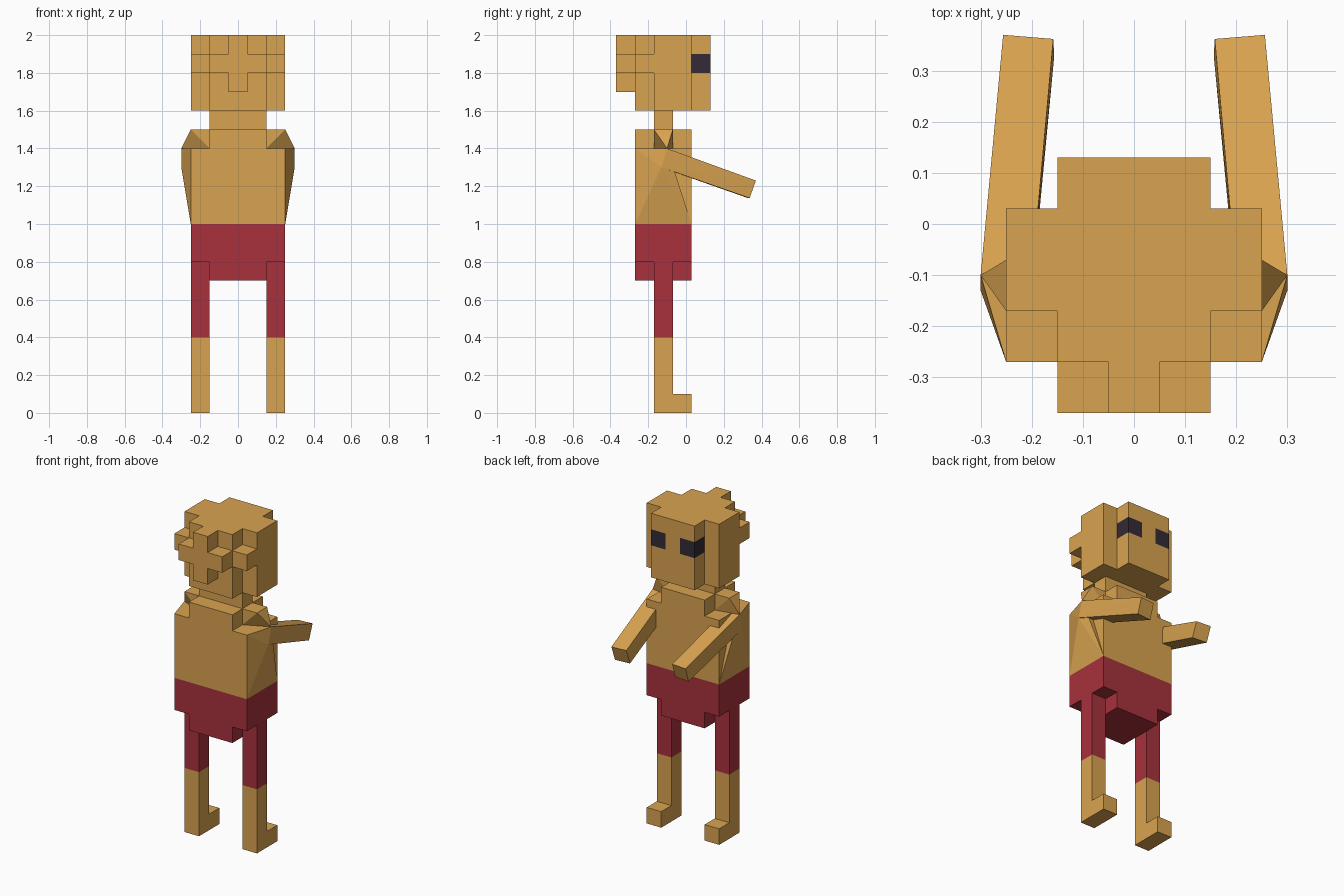
import bpy, bmesh
from mathutils import Vector

if "Cube" in bpy.data.objects:
    bpy.data.objects.remove(bpy.data.objects["Cube"])

S = 0.1                      # size of one block
Y0 = -0.37                   # rear-most block face


def material(name, rgb):
    m = bpy.data.materials.new(name)
    m.diffuse_color = (*rgb, 1)
    m.use_nodes = True
    m.node_tree.nodes["Principled BSDF"].inputs["Base Color"].default_value = m.diffuse_color
    return m


SKIN = material("tan skin", (0.694, 0.366, 0.080))
RED = material("red cloth", (0.392, 0.031, 0.045))
DARK = material("dark eye", (0.033, 0.023, 0.038))


def finish(bm, name, mats):
    bmesh.ops.recalc_face_normals(bm, faces=bm.faces)
    me = bpy.data.meshes.new(name)
    bm.to_mesh(me)
    bm.free()
    for m in mats:
        me.materials.append(m)
    ob = bpy.data.objects.new(name, me)
    bpy.context.collection.objects.link(ob)
    return ob


DIRS = [Vector(d) for d in ((1, 0, 0), (-1, 0, 0), (0, 1, 0), (0, -1, 0), (0, 0, 1), (0, 0, -1))]


def blocks(name, inside, mats, dark=lambda c: False):
    """Outer skin of all blocks accepted by the rule inside(block centre)."""
    bm = bmesh.new()
    for i in range(6):
        for j in range(6):
            for k in range(20):
                c = Vector(((i - 2.5) * S - 0.0, Y0 + (j + 0.5) * S, (k + 0.5) * S))
                if not inside(shift(c)):
                    continue
                c = shift(c)
                for d in DIRS:
                    if inside(c + d * S):
                        continue
                    u = Vector((d.y, d.z, d.x))
                    v = d.cross(u)
                    h = S / 2
                    f = bm.faces.new([bm.verts.new(c + d * h + u * a * h + v * b * h)
                                      for a, b in ((1, 1), (-1, 1), (-1, -1), (1, -1))])
                    f.material_index = 1 if dark(c) else 0
    bmesh.ops.remove_doubles(bm, verts=bm.verts, dist=0.001)
    bmesh.ops.dissolve_limit(bm, angle_limit=0.02, verts=bm.verts, edges=bm.edges,
                             delimit={'MATERIAL'})
    return finish(bm, name, mats)


def shift(c):
    # block columns are centred on x = 0, so centres are -0.2 .. 0.2
    return Vector((round(c.x - 0.05, 2), c.y, c.z))


def hull(name, pts, side, mat):
    bm = bmesh.new()
    for x, y, z in pts:
        bm.verts.new((x * side, y, z))
    res = bmesh.ops.convex_hull(bm, input=bm.verts)
    loose = [v for v in bm.verts if not v.link_faces]
    bmesh.ops.delete(bm, geom=loose, context='VERTS')
    bmesh.ops.dissolve_limit(bm, angle_limit=0.01, verts=bm.verts, edges=bm.edges)
    return finish(bm, name, [mat])


# head with stepped hair at the rear; bands of height change the rear outline
def head_rule(c):
    a = abs(c.x)
    if not 1.6 < c.z < 2.0 or a > 0.25:
        return False
    col = round(a / S)                       # 0 centre, 1 middle, 2 outer
    front = 0.03 if col == 2 else 0.13
    rear = (-0.37, -0.27, -0.17)[col]
    if 1.8 < c.z < 1.9:
        rear = (-0.37, -0.37, -0.27)[col]
    if c.z < 1.7:
        rear = max(rear, -0.27)
    return rear < c.y < front


def eye_rule(c):
    return round(abs(c.x) / S) == 1 and c.y > 0.03 and 1.8 < c.z < 1.9


blocks("head", head_rule, [SKIN, DARK], eye_rule)


# torso and neck
def torso_rule(c):
    a = abs(c.x)
    if 1.5 < c.z < 1.6:
        return a < 0.15 and -0.17 < c.y < -0.07
    top = 1.5 if a < 0.15 else 1.4
    return a < 0.25 and -0.27 < c.y < 0.03 and 1.0 < c.z < top


blocks("torso", torso_rule, [SKIN])


# shorts with trouser legs
def shorts_rule(c):
    a = abs(c.x)
    if a > 0.25 or not 0.4 < c.z < 1.0:
        return False
    if 0.15 < a and c.z < 0.8:
        return -0.17 < c.y < -0.07
    return -0.27 < c.y < 0.03 and c.z > 0.7


blocks("shorts", shorts_rule, [RED])


# bare lower legs with feet
def leg_rule(c):
    if not (0.15 < abs(c.x) < 0.25 and 0 < c.z < 0.4):
        return False
    return -0.17 < c.y < (0.03 if c.z < 0.1 else -0.07)


blocks("lower_legs", leg_rule, [SKIN])

# arms, shoulder caps and the flared sides running into the arms
ROOT = [(0.30, -0.10, 1.40), (0.20, -0.105, 1.40), (0.30, -0.13, 1.30), (0.20, -0.135, 1.30)]
HAND = [(0.256, 0.37, 1.23), (0.158, 0.362, 1.23), (0.254, 0.337, 1.137), (0.156, 0.329, 1.137)]
FLANK = [(0.25, -0.27, 1.0), (0.25, 0.03, 1.0), (0.25, -0.27, 1.4)]
CAP = [(0.15, -0.17, 1.5), (0.15, -0.07, 1.5), (0.25, -0.17, 1.5), (0.25, -0.07, 1.5),
       (0.15, -0.17, 1.4), (0.15, -0.07, 1.4)]
for side, label in ((1, "right"), (-1, "left")):
    hull(label + "_arm", ROOT + HAND, side, SKIN)
    hull(label + "_flank", ROOT + FLANK, side, SKIN)
    hull(label + "_shoulder", ROOT[:2] + CAP, side, SKIN)
